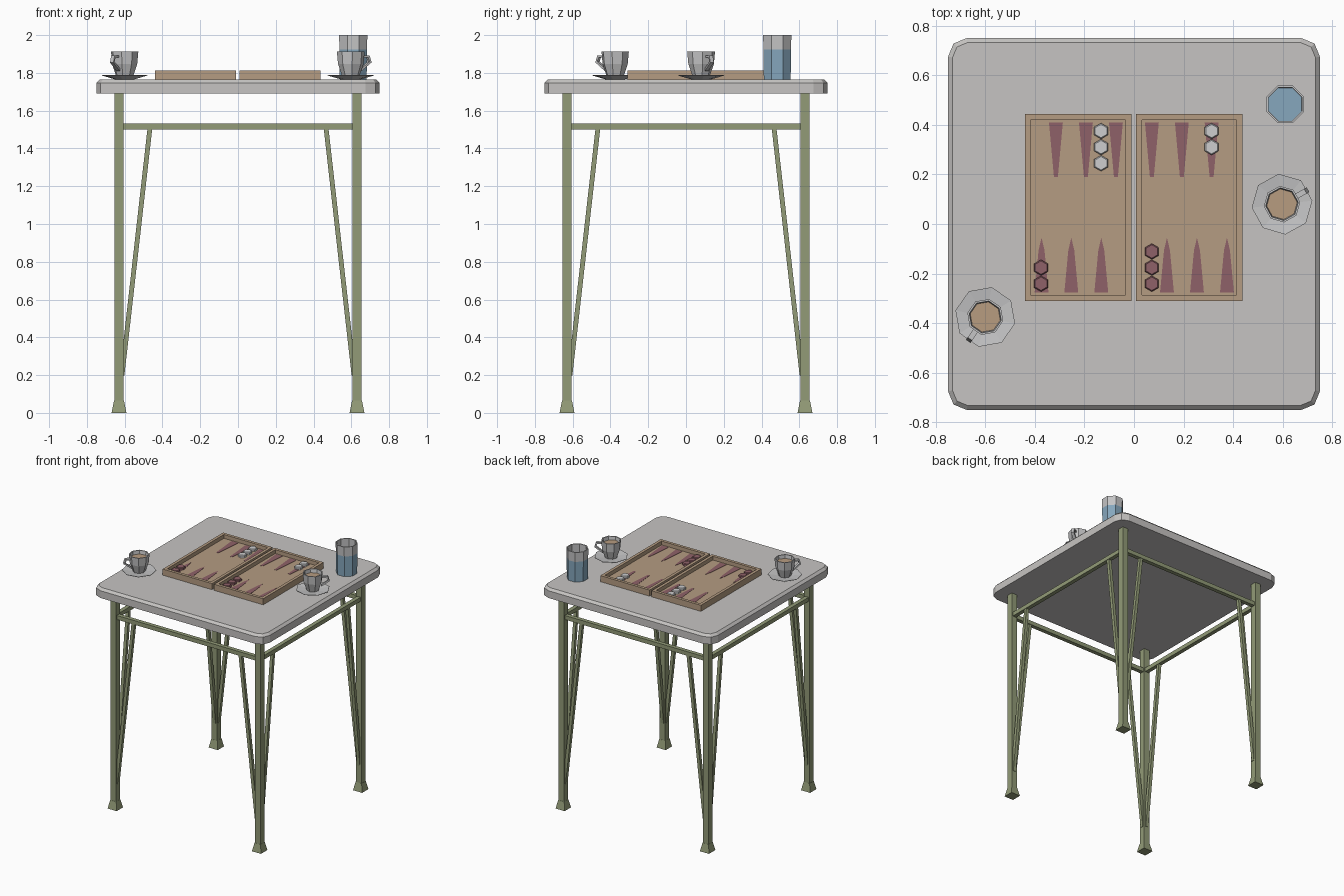
import bpy, bmesh
from math import radians, cos, sin, pi
from mathutils import Vector, Matrix

if "Cube" in bpy.data.objects:
    bpy.data.objects.remove(bpy.data.objects["Cube"])


def material(name, r, g, b):
    lin = [((c / 255 + 0.055) / 1.055) ** 2.4 for c in (r, g, b)] + [1]
    m = bpy.data.materials.new(name)
    m.use_nodes = True
    m.diffuse_color = lin
    m.node_tree.nodes["Principled BSDF"].inputs["Base Color"].default_value = lin
    return m


stone = material("table grey", 198, 196, 194)
green = material("frame green", 146, 155, 119)
wood = material("board tan", 181, 156, 130)
red = material("dull red", 143, 97, 104)
pale = material("pale grey", 206, 206, 207)
china = material("china grey", 197, 197, 198)
coffee_tan = material("coffee tan", 183, 156, 128)
water_blue = material("water blue", 134, 167, 189)


def finish(name, bm, *mats):
    bmesh.ops.recalc_face_normals(bm, faces=bm.faces)
    mesh = bpy.data.meshes.new(name)
    bm.to_mesh(mesh)
    bm.free()
    for m in mats:
        mesh.materials.append(m)
    obj = bpy.data.objects.new(name, mesh)
    bpy.context.scene.collection.objects.link(obj)
    return obj


def box(lo, hi):
    lo, hi = Vector(lo), Vector(hi)
    bm = bmesh.new()
    bmesh.ops.create_cube(bm, size=1)
    bmesh.ops.scale(bm, vec=hi - lo, verts=bm.verts)
    bmesh.ops.translate(bm, vec=(lo + hi) / 2, verts=bm.verts)
    return bm


def top_face(bm):
    return max(bm.faces, key=lambda f: f.calc_center_median().z)


def beam(name, a, b, width, mat):
    a, b = Vector(a), Vector(b)
    bm = box((-width / 2, -width / 2, 0), (width / 2, width / 2, (b - a).length))
    turn = (b - a).to_track_quat('Z', 'Y').to_matrix().to_4x4()
    bm.transform(Matrix.Translation(a) @ turn)
    return finish(name, bm, mat)


def lathe(name, profile, sides, turn, loc, mats, bands=None):
    """Stacked rings with both ends capped; bands = material per cap and ring gap."""
    bm = bmesh.new()
    rings = []
    for r, z in profile:
        angles = [radians(turn) + 2 * pi * i / sides for i in range(sides)]
        rings.append([bm.verts.new((r * cos(t), r * sin(t), z)) for t in angles])
    bands = bands or [0] * (len(profile) + 1)
    bm.faces.new(rings[0]).material_index = bands[0]
    for k in range(len(rings) - 1):
        lower, upper = rings[k], rings[k + 1]
        for i in range(sides):
            j = (i + 1) % sides
            f = bm.faces.new((lower[i], lower[j], upper[j], upper[i]))
            f.material_index = bands[k + 1]
    bm.faces.new(rings[-1]).material_index = bands[-1]
    bmesh.ops.translate(bm, vec=loc, verts=bm.verts)
    return finish(name, bm, *mats)


# Table top: clipped corners and a chamfered upper edge
TOP = 1.765
bm = box((-0.75, -0.75, 1.69), (0.75, 0.75, TOP))
upright = [e for e in bm.edges if abs(e.verts[0].co.z - e.verts[1].co.z) > 0.01]
bmesh.ops.bevel(bm, geom=upright, offset=0.075, segments=2, profile=0.5, affect='EDGES')
bmesh.ops.bevel(bm, geom=list(top_face(bm).edges), offset=0.018, segments=1, affect='EDGES')
finish("table_top", bm, stone)

# Legs with flared feet and two slanted braces each
L = 0.63
for sx, side in ((-1, "right"), (1, "left")):
    for sy, end in ((-1, "front"), (1, "back")):
        tag = f"{end}_{side}"
        x, y = sx * L, sy * L
        beam(f"leg_{tag}", (x, y, 0.03), (x, y, 1.69), 0.05, green)
        lathe(f"foot_{tag}", [(0.056, 0), (0.037, 0.065)], 4, 45, (x, y, 0), [green])
        low, high = 0.614, 0.466
        beam(f"side_brace_{tag}", (x, sy * low, 0.2), (x, sy * high, 1.51), 0.025, green)
        beam(f"cross_brace_{tag}", (sx * low, y, 0.2), (sx * high, y, 1.51), 0.025, green)

# Rails between the legs
for s, a, b in ((-1, "front", "right"), (1, "back", "left")):
    beam(f"rail_{a}", (-L, s * L, 1.515), (L, s * L, 1.515), 0.032, green)
    beam(f"rail_{b}", (s * L, -L, 1.515), (s * L, L, 1.515), 0.032, green)

# Game board: two shallow trays
FLOOR = 1.783
for name, x0, x1 in (("board_right", -0.44, -0.01), ("board_left", 0.008, 0.437)):
    bm = box((x0, -0.31, TOP), (x1, 0.443, 1.813))
    face = top_face(bm)
    bmesh.ops.inset_region(bm, faces=[face], thickness=0.033)
    sunk = bmesh.ops.extrude_discrete_faces(bm, faces=[face])["faces"][0]
    bmesh.ops.translate(bm, vec=(0, 0, FLOOR - 1.813), verts=sunk.verts)
    finish(name, bm, wood)


# Board points: thin tapered plates
def point_plate(name, x, y, outline):
    bm = bmesh.new()
    loop = [(w, d) for w, d in outline] + [(-w, d) for w, d in reversed(outline) if w]
    face = bm.faces.new([bm.verts.new((x + w, y + d, FLOOR)) for w, d in loop])
    grown = bmesh.ops.extrude_face_region(bm, geom=[face])["geom"]
    moved = [v for v in grown if isinstance(v, bmesh.types.BMVert)]
    bmesh.ops.translate(bm, vec=(0, 0, 0.002), verts=moved)
    finish(name, bm, red)


for i, x in enumerate((-0.315, -0.194, -0.073, 0.072, 0.193, 0.313)):
    point_plate(f"back_point_{i}", x, 0.41, [(0.028, 0), (0.008, -0.22)])
    point_plate(f"front_point_{i}", -x - 0.06 if x > 0 else -x + 0.06, -0.276,
                [(0.028, 0), (0.012, 0.17), (0, 0.221)])

# Counters: chamfered hexagons in short rows
for name, mat, x, y, count, step in (("pale", pale, -0.133, 0.375, 3, -0.065),
                                     ("pale", pale, 0.313, 0.375, 2, -0.065),
                                     ("red", red, -0.375, -0.241, 2, 0.065),
                                     ("red", red, 0.072, -0.241, 3, 0.065)):
    for i in range(count):
        lathe(f"{name}_counter", [(0.032, 0), (0.032, 0.014), (0.027, 0.019)], 6, 30,
              (x, y + i * step, FLOOR + 0.001), [mat])


# Cups with angular handles on saucers
def cup_set(tag, x, y, heading):
    turn = heading - 22.5
    lathe(f"saucer_{tag}", [(0.05, 0), (0.123, 0.021), (0.123, 0.024), (0.05, 0.015)],
          8, turn, (x, y, TOP), [china])
    lathe(f"cup_{tag}", [(0.045, 0), (0.068, 0.067), (0.074, 0.133), (0.066, 0.133),
                         (0.062, 0.105)], 8, turn, (x, y, TOP + 0.015),
          [china, coffee_tan], [0, 0, 0, 0, 0, 1])
    # handle: a bent strip swept through its corner points
    outer = [(0.062, 1.893), (0.108, 1.893), (0.12, 1.855), (0.06, 1.81)]
    inner = [(0.062, 1.881), (0.1, 1.881), (0.108, 1.86), (0.06, 1.824)]
    bm = bmesh.new()
    rows = [[bm.verts.new((r, w, z)) for (r, z), w in
             ((o, -0.011), (o, 0.011), (n, 0.011), (n, -0.011))]
            for o, n in zip(outer, inner)]
    for a, b in zip(rows, rows[1:]):
        for i in range(4):
            j = (i + 1) % 4
            bm.faces.new((a[i], a[j], b[j], b[i]))
    bm.faces.new(rows[0])
    bm.faces.new(rows[-1])
    bm.transform(Matrix.Translation((x, y, 0)) @ Matrix.Rotation(radians(heading), 4, 'Z'))
    finish(f"cup_handle_{tag}", bm, china)


cup_set("front", -0.6, -0.375, 235)
cup_set("side", 0.597, 0.08, 29)

# Water glass: blue up to the water line
lathe("water_glass", [(0.077, 0), (0.079, 0.16), (0.081, 0.235), (0.073, 0.235), (0.072, 0.157)],
      8, 22.5, (0.61, 0.483, TOP), [china, water_blue], [1, 1, 0, 0, 0, 1])
